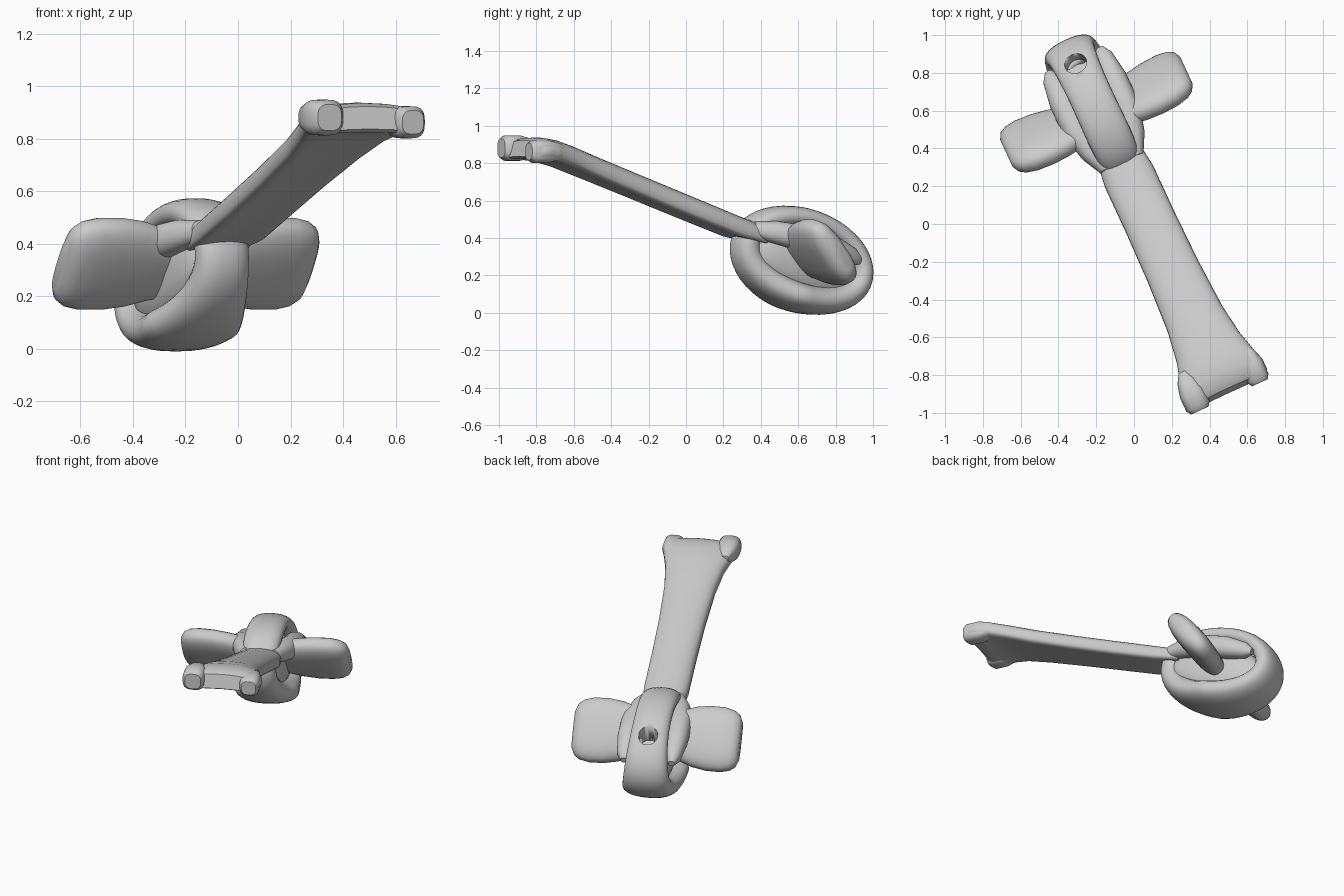
import bpy, bmesh, math
from mathutils import Vector

if "Cube" in bpy.data.objects:
    bpy.data.objects.remove(bpy.data.objects["Cube"])

# Slanted frame: A runs up along the loop, P across it, N is its normal
TILT = math.radians(17.2)
D = Vector((0.42, -0.907, 0)).normalized()
P = Vector((-D.y, D.x, 0))
Z = Vector((0, 0, 1))
A = D * math.cos(TILT) + Z * math.sin(TILT)
N = Z * math.cos(TILT) - D * math.sin(TILT)
C = Vector((-0.2, 0.615, 0.288))


def spow(v, e):
    return math.copysign(abs(v) ** e, v)


def loft(name, stations, closed=False, square=0.6, arch=0.0, sides=28):
    """Skin rounded-box sections; station = (centre, half u vector, half v vector)."""
    bm = bmesh.new()
    rings = []
    for c, u, v in stations:
        ring = []
        for i in range(sides):
            a = 2 * math.pi * i / sides
            x, y = spow(math.cos(a), square), spow(math.sin(a), square)
            ring.append(bm.verts.new(c + u * x + v * y + v.normalized() * arch * (0.5 - x * x)))
        rings.append(ring)
    n = len(rings)
    for k in range(n if closed else n - 1):
        r, q = rings[k], rings[(k + 1) % n]
        for i in range(sides):
            j = (i + 1) % sides
            bm.faces.new((r[i], r[j], q[j], q[i]))
    if not closed:
        bm.faces.new(rings[0][::-1])
        bm.faces.new(rings[-1])
    bmesh.ops.recalc_face_normals(bm, faces=bm.faces)
    me = bpy.data.meshes.new(name)
    bm.to_mesh(me)
    bm.free()
    ob = bpy.data.objects.new(name, me)
    bpy.context.collection.objects.link(ob)
    bpy.context.view_layer.objects.active = ob
    ob.select_set(True)
    bpy.ops.object.shade_smooth_by_angle(angle=math.radians(40))
    ob.select_set(False)
    return ob


# Long arched strap levelling out and flaring at its end:
# (horizontal distance, height, half width, half thickness)
strap = [(0.24, 0.41, 0.12, 0.045), (0.40, 0.455, 0.14, 0.054), (0.67, 0.555, 0.14, 0.056),
         (0.95, 0.66, 0.145, 0.056), (1.23, 0.765, 0.16, 0.056), (1.40, 0.83, 0.185, 0.056),
         (1.50, 0.86, 0.212, 0.058), (1.57, 0.87, 0.235, 0.06), (1.63, 0.87, 0.235, 0.058),
         (1.655, 0.87, 0.22, 0.045)]
loft("strap", [(Vector((C.x, C.y, 0)) + D * s + P * 0.005 + Z * z, P * w, (Z - D * 0.3).normalized() * h)
               for s, z, w, h in strap], arch=0.02)

# Slightly thickened rounded corners at the strap end
for side, label, z, size in ((-1, "left", 0.88, 1.0), (1, "right", 0.862, 0.9)):
    knob = []
    for k, r in ((-0.14, 0.02), (-0.09, 0.05), (-0.02, 0.068), (0.06, 0.068), (0.085, 0.05)):
        knob.append((Vector((C.x, C.y, z)) + D * (1.6 + k) + P * side * 0.175,
                     P * r * size, Z * r * size))
    loft("end_corner_" + label, knob, square=0.7)

# Loop body: wide thick underside, narrower band over the top and at the strap
ring = []
for i in range(48):
    t = 2 * math.pi * i / 48
    c, s = math.cos(t), math.sin(t)
    out = (A * c * 0.2 + N * s * 0.34).normalized()
    low = 0.5 - 0.5 * s
    front = max(0, c)
    half_t = 0.055 + 0.025 * low
    width = 0.115 + 0.085 * low * (1 - 0.3 * abs(c) - 0.9 * front)
    ring.append((C + A * c * 0.34 + N * s * (0.215 - 0.01 * low), P * width, out * half_t))
loop = loft("loop_body", ring, closed=True, square=0.85)

# Recessed core inside the loop
core = []
for i in range(13):
    t = -math.pi / 2 + math.pi * i / 12
    r = max(math.cos(t), 0.05)
    core.append((C + A * 0.33 * math.sin(t) - N * 0.03, P * 0.135 * r ** 0.5, N * 0.17 * r))
loft("loop_core", core, square=0.8)

# Side cheeks where the wings meet the loop
for side, label in ((-1, "left"), (1, "right")):
    cheek = []
    for x, r in ((-0.27, 0.02), (-0.22, 0.05), (-0.08, 0.07), (0.1, 0.07), (0.25, 0.06), (0.36, 0.04)):
        y = 0.15 - 0.5 * max(0, x - 0.1) ** 1.5
        cheek.append((C + A * x + P * side * y + N * (0.09 - 0.25 * x * x), P * r, N * r))
    loft("cheek_" + label, cheek, square=0.9)

# Pair of steep rounded wings
chord = (D * 0.6 + Z * 0.8).normalized()
flat = P.cross(chord)
wing = [(0.05, 0.14, 0.06), (0.16, 0.165, 0.072), (0.23, 0.19, 0.075), (0.32, 0.205, 0.078),
        (0.41, 0.205, 0.078), (0.47, 0.19, 0.072), (0.505, 0.165, 0.058), (0.525, 0.12, 0.03)]
for side, label in ((-1, "left"), (1, "right")):
    loft("wing_" + label, [(C + D * (0.05 - 0.06 * y) + Z * 0.035 + P * (side * y - 0.008), chord * w, flat * h)
                           for y, w, h in wing], square=0.8)

# Hole in the top band near the tail
cutter = loft("hole_cutter", [(C - A * 0.2 + N * z, A * 0.06, P * 0.06) for z in (0.09, 0.4)], square=1)
cutter.hide_render = True
cutter.hide_set(True)
mod = loop.modifiers.new("hole", 'BOOLEAN')
mod.operation = 'DIFFERENCE'
mod.object = cutter
